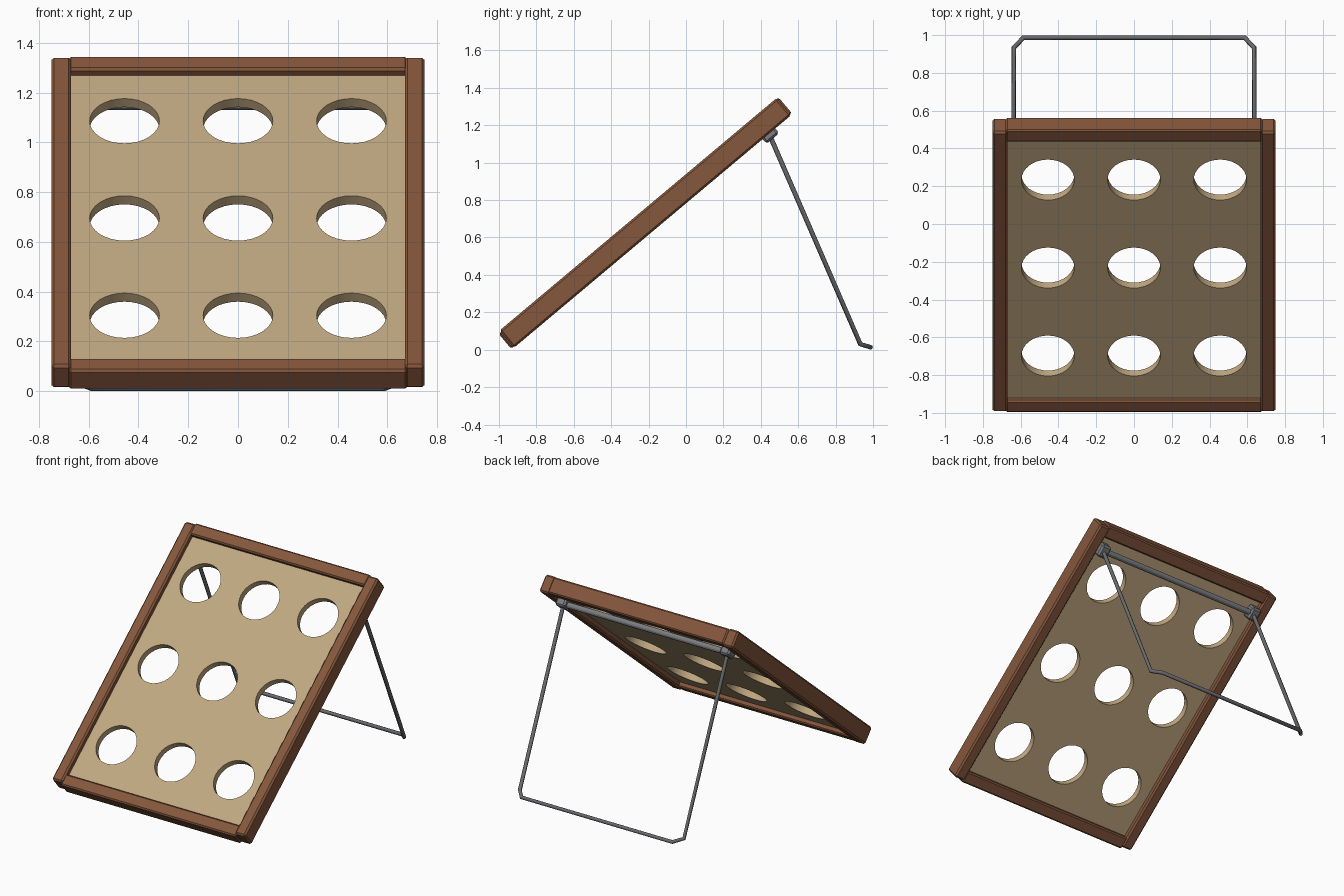
import bpy, bmesh, math
from mathutils import Matrix

if "Cube" in bpy.data.objects:
    bpy.data.objects.remove(bpy.data.objects["Cube"])

# Tilted board frame: local x = width, y = up the slope, z = face normal
TILT = Matrix.Translation((0, -0.2175, 0.678)) @ Matrix.Rotation(math.radians(40), 4, 'X')


def material(name, rgb):
    m = bpy.data.materials.new(name)
    m.diffuse_color = (*rgb, 1)
    m.use_nodes = True
    m.node_tree.nodes["Principled BSDF"].inputs["Base Color"].default_value = m.diffuse_color
    return m


WOOD = material("brown_wood", (0.235, 0.095, 0.045))
TAN = material("tan_panel", (0.53, 0.39, 0.22))
STEEL = material("dark_steel", (0.14, 0.145, 0.155))
PALE = material("hinge_steel", (0.2, 0.21, 0.225))


def finish(obj, mat, matrix=None):
    bpy.context.collection.objects.link(obj)
    obj.data.materials.append(mat)
    if matrix:
        obj.matrix_world = matrix
    return obj


def block(name, lo, hi, bevel, mat):
    """Chamfered box in the board's frame, given by two corners."""
    bm = bmesh.new()
    bmesh.ops.create_cube(bm, size=1)
    for v in bm.verts:
        v.co = [(a + b) / 2 + c * (b - a) for a, b, c in zip(lo, hi, v.co)]
    bmesh.ops.bevel(bm, geom=bm.edges[:], offset=bevel, segments=1, affect='EDGES')
    me = bpy.data.meshes.new(name)
    bm.to_mesh(me)
    bm.free()
    return finish(bpy.data.objects.new(name, me), mat, TILT)


def add_spline(curve, pts, cyclic):
    s = curve.splines.new('POLY')
    s.points.add(len(pts) - 1)
    for p, co in zip(s.points, pts):
        p.co = (*co, 1)
    s.use_cyclic_u = cyclic


def to_mesh(obj):
    bpy.ops.object.select_all(action='DESELECT')
    obj.select_set(True)
    bpy.context.view_layer.objects.active = obj
    bpy.ops.object.convert(target='MESH')


# Wooden frame
for side, s in (("left", -1), ("right", 1)):
    x0, x1 = sorted((s * 0.67, s * 0.75))
    block(side + "_rail", (x0, -0.968, -0.06), (x1, 0.968, 0.06), 0.011, WOOD)
block("top_rail", (-0.68, 0.893, -0.055), (0.68, 0.977, 0.055), 0.009, WOOD)
block("bottom_rail", (-0.68, -0.982, -0.055), (0.68, -0.9, 0.047), 0.009, WOOD)

# Panel with nine round holes
cu = bpy.data.curves.new("panel", 'CURVE')
cu.dimensions = '2D'
cu.fill_mode = 'BOTH'
cu.extrude = 0.0225
add_spline(cu, [(-0.675, -0.91, 0), (0.675, -0.91, 0), (0.675, 0.9, 0), (-0.675, 0.9, 0)], True)
for cx in (-0.456, 0, 0.456):
    for cy in (-0.608, 0, 0.608):
        ring = [2 * math.pi * i / 32 for i in range(32)]
        add_spline(cu, [(cx + 0.14 * math.cos(a), cy + 0.14 * math.sin(a), 0) for a in ring], True)
to_mesh(finish(bpy.data.objects.new("panel", cu), TAN, TILT))

# Hinge brackets and hinge bar on the back
for side, s in (("left", -1), ("right", 1)):
    x0, x1 = sorted((s * 0.6, s * 0.675))
    block(side + "_hinge_bracket", (x0, 0.768, -0.093), (x1, 0.857, -0.02), 0.012, PALE)
bm = bmesh.new()
bmesh.ops.create_cone(bm, cap_ends=True, segments=12, radius1=0.02, radius2=0.02, depth=1.26,
                      matrix=Matrix.Translation((0, 0.812, -0.065)) @ Matrix.Rotation(math.pi / 2, 4, 'Y'))
me = bpy.data.meshes.new("hinge_bar")
bm.to_mesh(me)
bm.free()
finish(bpy.data.objects.new("hinge_bar", me), PALE, TILT)

# Bent wire stand
half = [(-0.637, 0.446, 1.15), (-0.637, 0.932, 0.03), (-0.585, 0.987, 0.013)]
cu = bpy.data.curves.new("wire_stand", 'CURVE')
cu.dimensions = '3D'
cu.bevel_depth = 0.013
cu.bevel_resolution = 2
cu.use_fill_caps = True
add_spline(cu, half + [(-x, y, z) for x, y, z in reversed(half)], False)
to_mesh(finish(bpy.data.objects.new("wire_stand", cu), STEEL))
